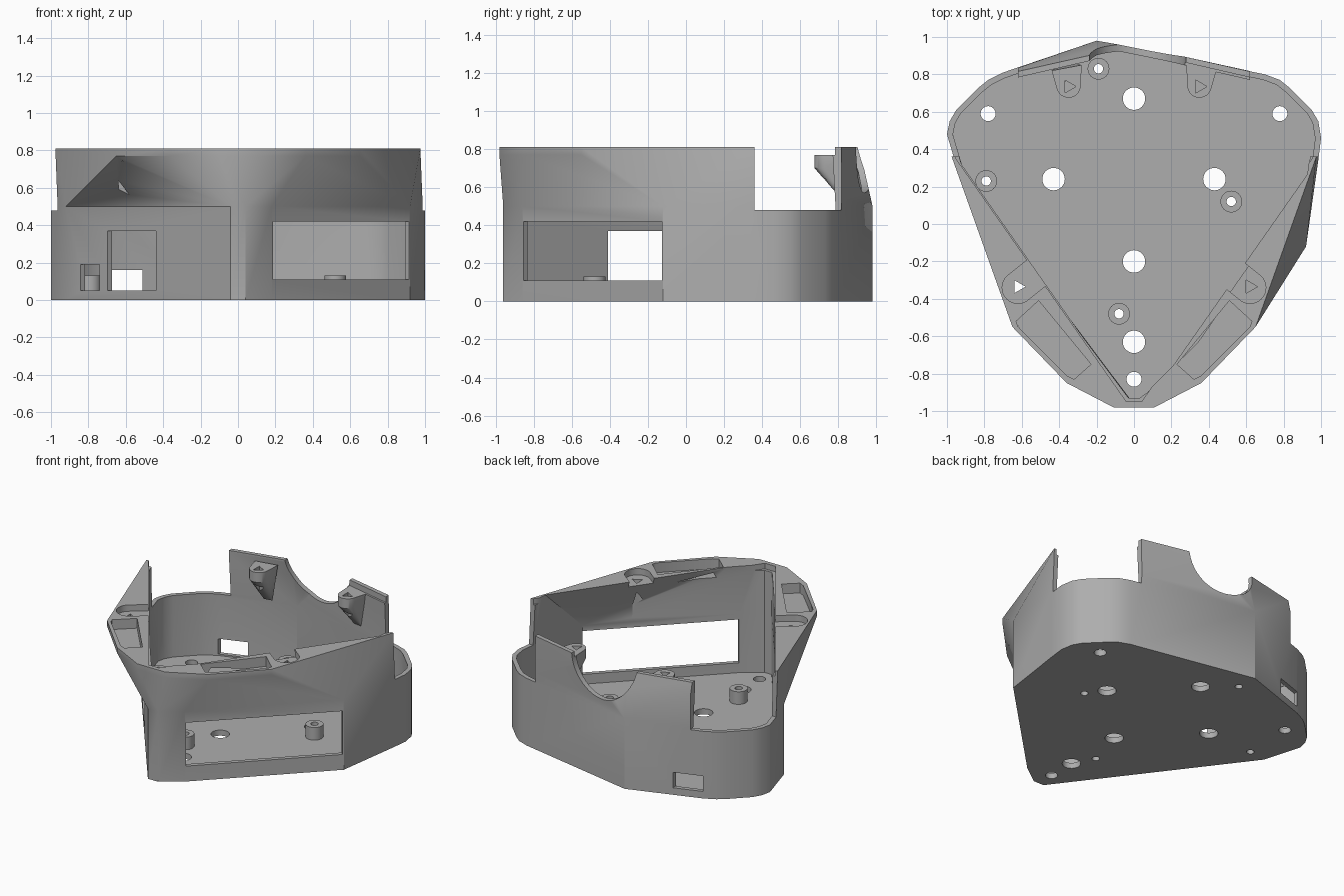
import bpy, bmesh, math
from mathutils import Vector

cube = bpy.data.objects.get("Cube")
if cube:
    bpy.data.objects.remove(cube, do_unlink=True)

grey = bpy.data.materials.new("mid grey plastic")
grey.use_nodes = True
COLOUR = (0.42, 0.42, 0.42, 1)
grey.diffuse_color = COLOUR
grey.node_tree.nodes["Principled BSDF"].inputs["Base Color"].default_value = COLOUR


def finish(name, bm):
    bmesh.ops.recalc_face_normals(bm, faces=bm.faces)
    mesh = bpy.data.meshes.new(name)
    bm.to_mesh(mesh)
    bm.free()
    mesh.materials.append(grey)
    obj = bpy.data.objects.new(name, mesh)
    bpy.context.collection.objects.link(obj)
    return obj


def level(points, z):
    return [(x, y, z) for x, y in points]


def hull_mesh(points):
    bm = bmesh.new()
    for p in points:
        bm.verts.new(p)
    res = bmesh.ops.convex_hull(bm, input=bm.verts)
    bmesh.ops.delete(bm, geom=[v for v in bm.verts if not v.link_faces], context='VERTS')
    bmesh.ops.dissolve_limit(bm, angle_limit=0.01, verts=bm.verts, edges=bm.edges)
    return bm


def hull(name, points):
    return finish(name, hull_mesh(points))


def prism(name, points, z0, z1):
    return hull(name, level(points, z0) + level(points, z1))


def flared(name, low, high, z0, z_mid, z_flare, z1):
    """Straight walls up to z_mid, then a faceted flare to another outline."""
    bm = hull_mesh(level(low, z_mid) + level(high, z_flare) + level(high, z1))
    caps = [f for f in bm.faces if all(abs(v.co.z - z_mid) < 1e-4 for v in f.verts)]
    new = bmesh.ops.extrude_face_region(bm, geom=caps)["geom"]
    for v in new:
        if isinstance(v, bmesh.types.BMVert):
            v.co.z = z0
    bmesh.ops.delete(bm, geom=[f for f in caps if f.is_valid], context='FACES_ONLY')
    return finish(name, bm)


def circle(x, y, r, n=32, turn=0.0):
    return [(x + r * math.cos(turn + math.tau * i / n),
             y + r * math.sin(turn + math.tau * i / n)) for i in range(n)]


def slab(x, y, length, depth, angle):
    u = Vector((math.cos(angle), math.sin(angle))) * length / 2
    v = Vector((-math.sin(angle), math.cos(angle))) * depth / 2
    c = Vector((x, y))
    return [tuple(p) for p in (c + u + v, c - u + v, c - u - v, c + u - v)]


def inset(poly, d):
    """Mitred inset of a counter-clockwise convex outline."""
    out = []
    for i, p in enumerate(poly):
        p = Vector(p)
        a = (p - Vector(poly[i - 1])).normalized()
        b = (Vector(poly[(i + 1) % len(poly)]) - p).normalized()
        na, nb = Vector((-a.y, a.x)), Vector((-b.y, b.x))
        out.append(tuple(p + (na + nb) * d / (1 + na.dot(nb))))
    return out


def mirrored(half):
    return half + [(-x, y) for x, y in reversed(half)]


def boolean(target, tool, operation='DIFFERENCE'):
    tool.hide_render = True
    mod = target.modifiers.new("cut", 'BOOLEAN')
    mod.operation, mod.solver, mod.object = operation, 'EXACT', tool
    bpy.context.view_layer.objects.active = target
    bpy.ops.object.modifier_apply(modifier=mod.name)
    bpy.data.objects.remove(tool, do_unlink=True)


# Outlines
base = [(-.04, -.96), (.04, -.96), (.18, -.86), (.92, -.12), (.985, .34), (1, .46),
        (.985, .55), (.95, .61), (.83, .73), (.78, .77), (.7, .80), (-.2, .98),
        (-.7, .81), (-.78, .77), (-.83, .73), (-.95, .61), (-.985, .55), (-1, .48), (-.92, .21)]
rim = mirrored([(.11, -.98), (.36, -.85), (.65, -.55), (.975, .36), (.975, .55), (.78, .78), (.2, .91)])
opening = mirrored([(.03, -.93), (.935, .36), (.92, .58), (.72, .74), (.2, .86)])

# Shell with its cavity and stepped inner lip
shell = flared("shell", base, rim, 0, .5, .77, .81)
boolean(shell, flared("cavity", inset(base, .03), opening, .04, .46, .81, .9))
boolean(shell, prism("lip", inset(opening, -.02), .77, .9))

# Low rear corners and the scoop between the rear tabs
for s in (-1, 1):
    boolean(shell, prism("corner_cut", slab(s * .92, .86, .6, 1, 0), .48, 1))
scoop = [(x, y, z) for x, z in circle(.02, .83, .26, 48) for y in (.7, 1.2)]
boolean(shell, hull("scoop", scoop))

# Rear screw bosses blended into the tabs
for s in (-1, 1):
    boss = circle(s * .35, .74, .065)
    root = [(s * .28, .85), (s * .44, .82)]
    boolean(shell, hull("boss", level(boss, .77) + level(boss, .70) + level(root, .77)
                        + [(s * .33, .86, .5), (s * .39, .85, .5)]), 'UNION')
    boolean(shell, prism("boss_hole", circle(s * .35, .735, .04, 3), .6, .9))

# Front shelf pockets, screw recesses and triangular holes
for s in (-1, 1):
    pocket = [(s * x, y) for x, y in
              [(.63, -.52), (.62, -.55), (.36, -.81), (.32, -.83), (.23, -.75), (.51, -.41)]]
    boolean(shell, prism("pocket", pocket, .74, .9))
    recess = circle(s * .62, -.34, .085) + circle(s * .52, -.26, .085)
    boolean(shell, prism("recess", recess, .765, .9))
    boolean(shell, prism("screw_hole", circle(s * .62, -.335, .04, 3), .3, .9))

# Openings in the walls
left_angle = math.atan2(.8, -.6)
wall_cuts = [
    (slab(.55, -.49, 1.03, .16, math.pi / 4), .11, .42),
    (slab(-.56, -.25, .43, .16, left_angle), .05, .37),
    (slab(-.785, .045, .17, .12, left_angle), .05, .19),
    (slab(-.605, .86, .19, .3, 0), .05, .16),
]
for outline, z0, z1 in wall_cuts:
    boolean(shell, prism("wall_cut", outline, z0, z1))

# Floor holes
holes = [(0, .67, .06), (-.43, .24, .06), (.43, .24, .06), (0, -.2, .06),
         (0, -.63, .06), (0, -.83, .04), (-.78, .59, .04), (.78, .59, .04)]
for x, y, r in holes:
    boolean(shell, prism("floor_hole", circle(x, y, r), -.1, .1))

# Standoffs with bores through the floor
parts = [shell]
for x, y in [(-.19, .83), (-.79, .23), (.52, .12), (-.08, -.48)]:
    post = prism("standoff", circle(x, y, .058), .04, .13)
    for target in (post, shell):
        boolean(target, prism("bore", circle(x, y, .025, 24), -.1, .3))
    parts.append(post)

for obj in parts:
    bpy.ops.object.select_all(action='DESELECT')
    obj.select_set(True)
    bpy.context.view_layer.objects.active = obj
    bpy.ops.object.shade_smooth_by_angle(angle=math.radians(28))
